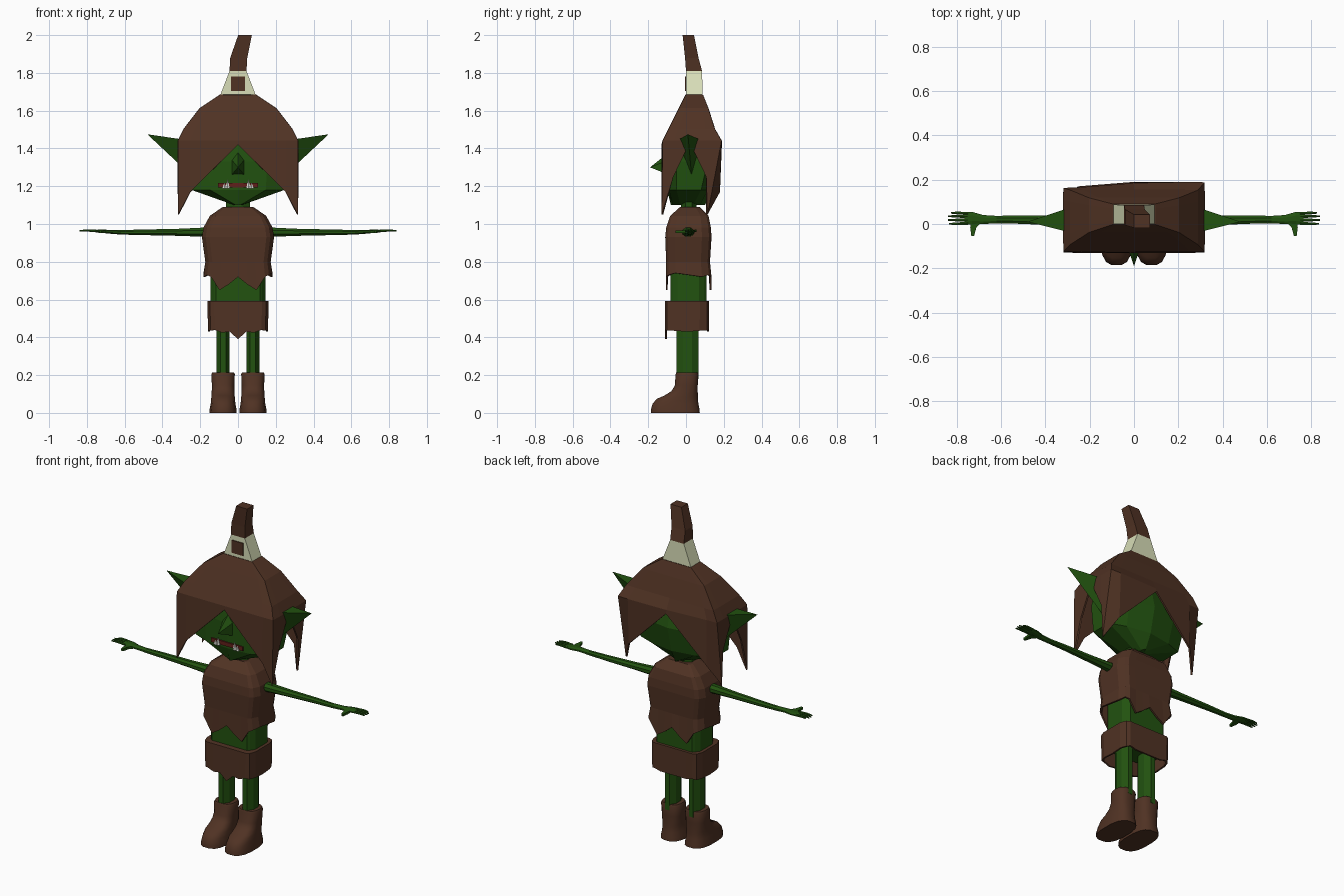
import bpy, bmesh, math
from mathutils import Vector

if "Cube" in bpy.data.objects:
    bpy.data.objects.remove(bpy.data.objects["Cube"], do_unlink=True)


def material(name, r, g, b):
    m = bpy.data.materials.new(name)
    m.use_nodes = True
    m.diffuse_color = (r, g, b, 1)
    m.node_tree.nodes["Principled BSDF"].inputs["Base Color"].default_value = (r, g, b, 1)
    return m


BROWN = material("leather brown", 0.080, 0.032, 0.017)
GREEN = material("skin green", 0.016, 0.084, 0.005)
CREAM = material("band cream", 0.69, 0.73, 0.48)
RED = material("mouth red", 0.12, 0.014, 0.010)
WHITE = material("tooth white", 0.70, 0.70, 0.64)


def finish(name, bm, mat, mirror=False, thick=0):
    bmesh.ops.recalc_face_normals(bm, faces=bm.faces)
    me = bpy.data.meshes.new(name)
    bm.to_mesh(me)
    bm.free()
    me.materials.append(mat)
    ob = bpy.data.objects.new(name, me)
    bpy.context.scene.collection.objects.link(ob)
    if thick:
        mod = ob.modifiers.new("thickness", 'SOLIDIFY')
        mod.thickness, mod.offset = thick, 0
    if mirror:
        mod = ob.modifiers.new("mirror", 'MIRROR')
        mod.use_clip = False
        mod.use_mirror_merge = False
    return ob


def loft(name, rings, mat, first=True, last=True, **kw):
    """Skin a stack of equal-length rings; optionally cap both ends."""
    bm = bmesh.new()
    vs = [[bm.verts.new(p) for p in r] for r in rings]
    n = len(rings[0])
    for a, b in zip(vs, vs[1:]):
        for i in range(n):
            j = (i + 1) % n
            bm.faces.new((a[i], a[j], b[j], b[i]))
    if first:
        bm.faces.new(vs[0])
    if last:
        bm.faces.new(vs[-1])
    return finish(name, bm, mat, **kw)


def rect(hx, y0, y1, z, fu=(-1,), su=(-1,), k=1.0):
    """Rectangular ring; fu and su place points along front/back and sides."""
    yc, hy = (y0 + y1) / 2, (y1 - y0) / 2
    pts = []
    for s in (1, -1):
        pts += [(s * u * hx, -s * hy) for u in fu] + [(s * hx, s * u * hy) for u in su]
    corners = {0, len(fu), len(fu) + len(su), 2 * len(fu) + len(su)}
    out = []
    for i, (x, y) in enumerate(pts):
        f = k if i in corners else 1
        h = z[i % len(z)] if isinstance(z, (list, tuple)) else z
        out.append(Vector((x * f, yc + y * f, h)))
    return out


def oval(cx, cy, cz, r1, r2, n=6, axis='Z', power=1.0):
    """Oval ring across the z axis or across the x axis."""
    out = []
    for i in range(n):
        a = 2 * math.pi * (i + 0.5) / n
        c, s = math.cos(a), math.sin(a)
        p = r1 * math.copysign(abs(c) ** power, c)
        q = r2 * math.copysign(abs(s) ** power, s)
        out.append((cx + p, cy + q, cz) if axis == 'Z' else (cx, cy + p, cz + q))
    return out


def spike(name, base, tip, mat, **kw):
    bm = bmesh.new()
    vs = [bm.verts.new(p) for p in base]
    t = bm.verts.new(tip)
    bm.faces.new(vs)
    for a, b in zip(vs, vs[1:] + vs[:1]):
        bm.faces.new((a, b, t))
    return finish(name, bm, mat, **kw)


def plate(name, hx, y, z0, z1, mat):
    return loft(name, [rect(hx, y - 0.004, y + 0.004, z) for z in (z0, z1)], mat)


# Hat: domed box with drooping corner flaps and peaked openings on every side
FU, SU = (-1, -0.8, 0, 0.8), (-1, -0.67, -0.4, 0.4)
hem = [1.05, 1.17, 1.42, 1.17, 1.05, 1.22, 1.43, 1.43]
hem[7:8] = [1.43]
SU = (-1, -0.6, 0, 0.6)
hem = [1.05, 1.17, 1.42, 1.17, 1.05, 1.25, 1.43, 1.25]
hat = [rect(hx, y0, y1, z, FU, SU) for hx, y0, y1, z in (
    (0.095, 0.00, 0.088, 1.68), (0.20, -0.035, 0.115, 1.61),
    (0.285, -0.09, 0.15, 1.50), (0.315, -0.12, 0.16, 1.44),
    (0.315, -0.125, 0.165, hem))]
for ring in hat[3:]:
    ring[10].y += 0.02
for i in (8, 9):
    hat[3][i].y += 0.025
hat[4][9].y += 0.01
for i in (8, 12):
    hat[4][i].y = 0.11
loft("hat", hat, BROWN, last=False, thick=0.01)
loft("hat_band", [rect(0.095, 0, 0.088, 1.68), rect(0.045, 0, 0.085, 1.81)], CREAM)
plate("hat_buckle", 0.038, -0.002, 1.705, 1.78, BROWN)
tip = [rect(0.045, 0, 0.085, 1.81), rect(0.045, -0.005, 0.066, 1.88), rect(0.036, -0.018, 0.042, 2.0)]
for p in tip[1]:
    p.x += 0.004
for p in tip[2]:
    p.x += 0.037
loft("hat_tip", tip, BROWN)

# Head: wide jaw over a narrow chin keel
head = []
for z, hx, yf, yb in ((1.10, 0.02, -0.08, 0.10), (1.18, 0.245, -0.10, 0.14),
                      (1.33, 0.26, -0.10, 0.175), (1.44, 0.25, -0.085, 0.15),
                      (1.54, 0.12, -0.03, 0.09)):
    half = [(0.6 * hx, yf + 0.01), (hx, yf + 0.05), (hx, yb - 0.06), (0.6 * hx, yb - 0.025)]
    head.append([(0, yf, z)] + [(x, y, z) for x, y in half] + [(0, yb, z)]
                + [(-x, y, z) for x, y in reversed(half)])
loft("head", head, GREEN)
spike("nose", [(0, -0.09, 1.38), (0.034, -0.09, 1.34), (0.034, -0.09, 1.26), (-0.034, -0.09, 1.26),
               (-0.034, -0.09, 1.34)], (0, -0.19, 1.30), GREEN)
spike("ears", [(0.24, -0.05, 1.44), (0.24, 0.09, 1.44), (0.24, 0.03, 1.25)],
      (0.48, 0.01, 1.475), GREEN, mirror=True)
plate("mouth", 0.105, -0.102, 1.193, 1.217, RED)
for name, x, h in (("large_teeth", 0.055, 0.05), ("small_teeth", 0.072, 0.03)):
    spike(name, oval(x, -0.108, 1.188, 0.014, 0.008), (x, -0.11, 1.188 + h), WHITE, mirror=True)
loft("neck", [oval(0, 0.015, z, 0.068, 0.045, 8) for z in (1.04, 1.14)], GREEN)

# Shirt with ragged hem, over the bare belly
FU, SU = (-1, -0.8, -0.55, -0.28, 0, 0.28, 0.55, 0.8), (-1, -0.6, 0, 0.6)
ragged = [0.73, 0.72, 0.65, 0.68, 0.72, 0.68, 0.65, 0.72, 0.73, 0.74, 0.73, 0.72]
loft("shirt", [rect(hx, y0, y1, z, FU, SU, 0.9) for hx, y0, y1, z in (
    (0.08, -0.03, 0.07, 1.085), (0.145, -0.08, 0.115, 1.04), (0.178, -0.10, 0.127, 0.98),
    (0.186, -0.105, 0.13, 0.93), (0.168, -0.10, 0.122, 0.80), (0.178, -0.102, 0.13, ragged))],
    BROWN, last=False, thick=0.01)
loft("belly", [rect(0.145, -0.082, 0.108, z, FU, SU, 0.88) for z in (0.50, 0.85)], GREEN)

# Kilt with a pointed front
fringe = [0.435, 0.44, 0.425, 0.43, 0.39, 0.43, 0.425, 0.44, 0.435, 0.435, 0.43, 0.435]
kilt = [rect(0.14, -0.08, 0.105, 0.588, FU, SU, 0.9), rect(0.158, -0.108, 0.118, 0.588, FU, SU, 0.92),
        rect(0.154, -0.106, 0.116, fringe, FU, SU, 0.92)]
for p in kilt[2][12:20]:
    p.z = max(p.z, 0.43)
loft("kilt", kilt, BROWN, first=False, last=False, thick=0.01)

# Legs and boots
loft("legs", [oval(0.079, 0.008, z, 0.038, 0.062, 8) for z in (0.18, 0.54)], GREEN, mirror=True)
boots = []
for z, hx, y0, y1 in ((0, 0.073, -0.188, 0.075), (0.02, 0.072, -0.187, 0.073), (0.05, 0.066, -0.178, 0.067),
                      (0.075, 0.064, -0.155, 0.065), (0.092, 0.062, -0.115, 0.064),
                      (0.115, 0.061, -0.078, 0.063), (0.145, 0.060, -0.060, 0.063),
                      (0.205, 0.063, -0.056, 0.066), (0.215, 0.058, -0.052, 0.062)):
    boots.append(oval(0.079, (y0 + y1) / 2, z, hx, (y1 - y0) / 2, 16, power=0.75))
boot_pair = loft("boots", boots, BROWN, mirror=True)
bpy.ops.object.select_all(action='DESELECT')
boot_pair.select_set(True)
bpy.context.view_layer.objects.active = boot_pair
bpy.ops.object.shade_smooth_by_angle(angle=math.radians(35))

# Arms tapering into flat hands, with fingers and thumb
loft("arms", [oval(x, y, z, ry, rz, 8, 'X') for x, y, z, ry, rz in (
    (0.14, 0.01, 0.957, 0.035, 0.028), (0.32, 0.015, 0.956, 0.026, 0.020),
    (0.50, 0.02, 0.956, 0.021, 0.016), (0.62, 0.02, 0.956, 0.018, 0.013),
    (0.68, 0.020, 0.959, 0.022, 0.011), (0.73, 0.026, 0.962, 0.031, 0.009),
    (0.765, 0.026, 0.963, 0.029, 0.006))], GREEN, mirror=True)
for i, (y, end) in enumerate(((0.050, 0.825), (0.035, 0.84), (0.018, 0.84), (0.001, 0.835))):
    loft(f"finger_{i + 1}", [oval(0.75, y * 0.9 + 0.002, 0.963, 0.008, 0.007, 6, 'X'),
                             oval(0.80, y, 0.966, 0.007, 0.006, 6, 'X'),
                             oval(end, y, 0.963, 0.004, 0.004, 6, 'X')], GREEN, mirror=True)
loft("thumbs", [[(x - w, y, 0.952), (x + w, y, 0.952), (x + w, y, 0.966), (x - w, y, 0.966)]
                for x, y, w in ((0.71, 0.015, 0.026), (0.725, -0.015, 0.014), (0.728, -0.055, 0.006))],
     GREEN, mirror=True)
